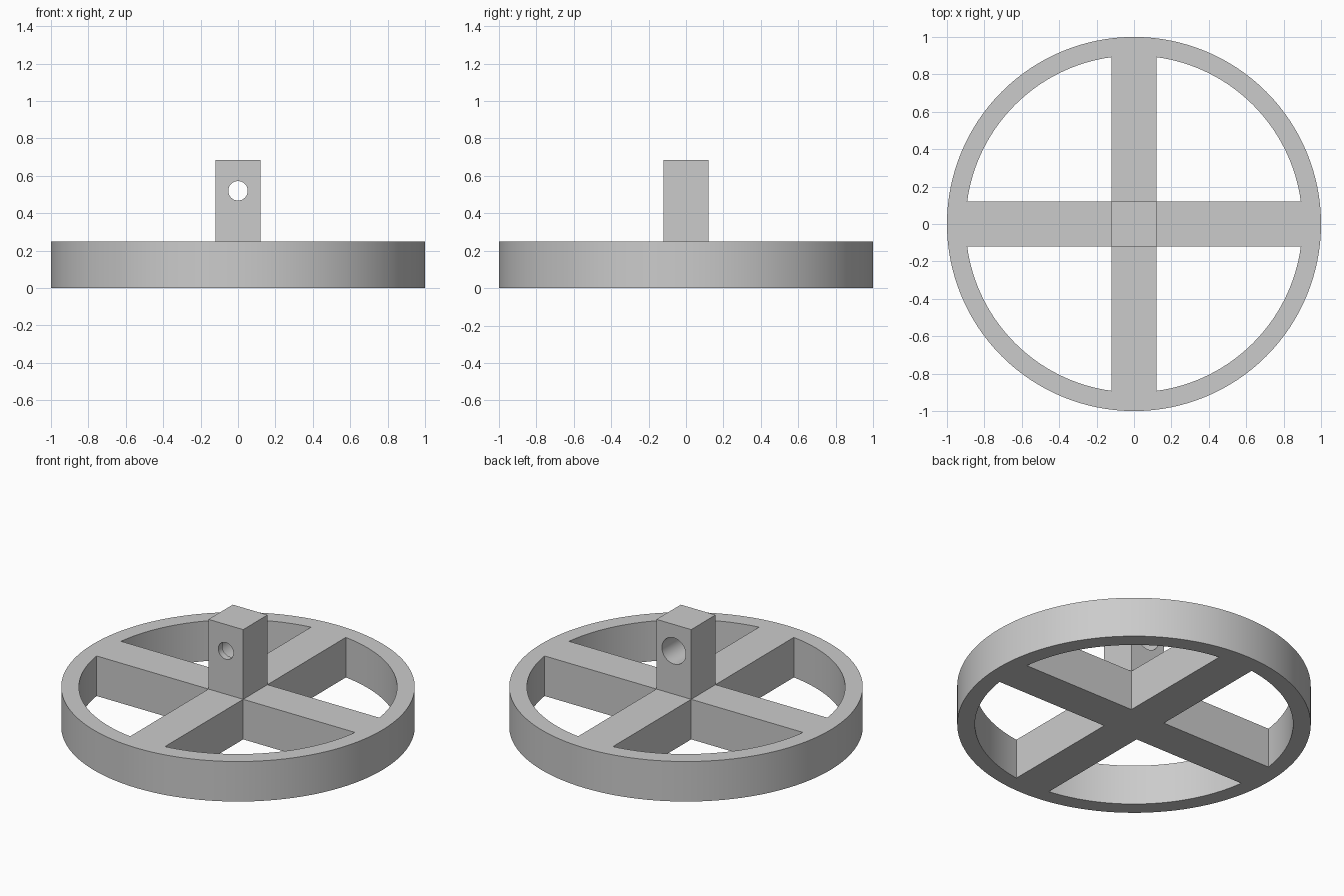
import bpy, bmesh, math
from mathutils import Matrix

if "Cube" in bpy.data.objects:
    bpy.data.objects.remove(bpy.data.objects["Cube"], do_unlink=True)

RIM_R, INNER_R, RIM_H = 1.0, 0.9, 0.25
HALF = 0.12            # half width of spokes and post
POST_TOP, HOLE_Z = 0.685, 0.52

grey = bpy.data.materials.new("plain grey")
grey.use_nodes = True
grey.diffuse_color = (0.6, 0.6, 0.6, 1)
grey.node_tree.nodes["Principled BSDF"].inputs["Base Color"].default_value = grey.diffuse_color


def arc(radius, start, end, steps):
    return [(radius * math.cos(start + (end - start) * i / steps),
             radius * math.sin(start + (end - start) * i / steps)) for i in range(steps + 1)]


def activate(obj):
    bpy.ops.object.select_all(action='DESELECT')
    obj.select_set(True)
    bpy.context.view_layer.objects.active = obj


def add_mesh(name, bm):
    mesh = bpy.data.meshes.new(name)
    bm.to_mesh(mesh)
    bm.free()
    mesh.materials.append(grey)
    obj = bpy.data.objects.new(name, mesh)
    bpy.context.collection.objects.link(obj)
    return obj


# Wheel: outer circle with four quarter openings, leaving crossed spokes
a = math.asin(HALF / INNER_R)
opening = arc(INNER_R, a, math.pi / 2 - a, 32) + [(HALF, HALF)]
loops = [arc(RIM_R, 0, 2 * math.pi, 128)[:-1]]
for _ in range(4):
    loops.append(opening)
    opening = [(-y, x) for x, y in opening]

curve = bpy.data.curves.new("spoked_wheel", 'CURVE')
curve.dimensions, curve.fill_mode, curve.extrude = '2D', 'BOTH', RIM_H / 2
for loop in loops:
    spline = curve.splines.new('POLY')
    spline.points.add(len(loop) - 1)
    for point, (x, y) in zip(spline.points, loop):
        point.co = (x, y, 0, 1)
    spline.use_cyclic_u = True
curve.materials.append(grey)
wheel = bpy.data.objects.new("spoked_wheel", curve)
bpy.context.collection.objects.link(wheel)
activate(wheel)
bpy.ops.object.convert(target='MESH')
wheel = bpy.context.object
bm = bmesh.new()
bm.from_mesh(wheel.data)
bmesh.ops.remove_doubles(bm, verts=bm.verts, dist=0.0001)
bmesh.ops.translate(bm, verts=bm.verts, vec=(0, 0, RIM_H / 2))
bmesh.ops.recalc_face_normals(bm, faces=bm.faces)
bm.to_mesh(wheel.data)
bm.free()
bpy.ops.object.shade_smooth_by_angle(angle=math.radians(30))

# Centre post
bm = bmesh.new()
height = POST_TOP - RIM_H
bmesh.ops.create_cube(bm, size=1, matrix=Matrix.Translation((0, 0, RIM_H + height / 2))
                      @ Matrix.Diagonal((2 * HALF, 2 * HALF, height, 1)))
post = add_mesh("centre_post", bm)

# Bore through the post: narrow at the front, wide from the back
for name, radius, y0, y1 in (("narrow_bore", 0.052, -0.2, 0.0), ("wide_bore", 0.082, -0.08, 0.2)):
    bm = bmesh.new()
    bmesh.ops.create_cone(bm, cap_ends=True, segments=48, radius1=radius, radius2=radius, depth=y1 - y0,
                          matrix=Matrix.Translation((0, (y0 + y1) / 2, HOLE_Z))
                          @ Matrix.Rotation(math.pi / 2, 4, 'X'))
    cutter = add_mesh(name, bm)
    cutter.hide_render = True
    activate(post)
    cut = post.modifiers.new(name, 'BOOLEAN')
    cut.operation, cut.solver, cut.object = 'DIFFERENCE', 'EXACT', cutter
    bpy.ops.object.modifier_apply(modifier=name)
    bpy.data.objects.remove(cutter, do_unlink=True)
activate(post)
bpy.ops.object.shade_smooth_by_angle(angle=math.radians(30))
